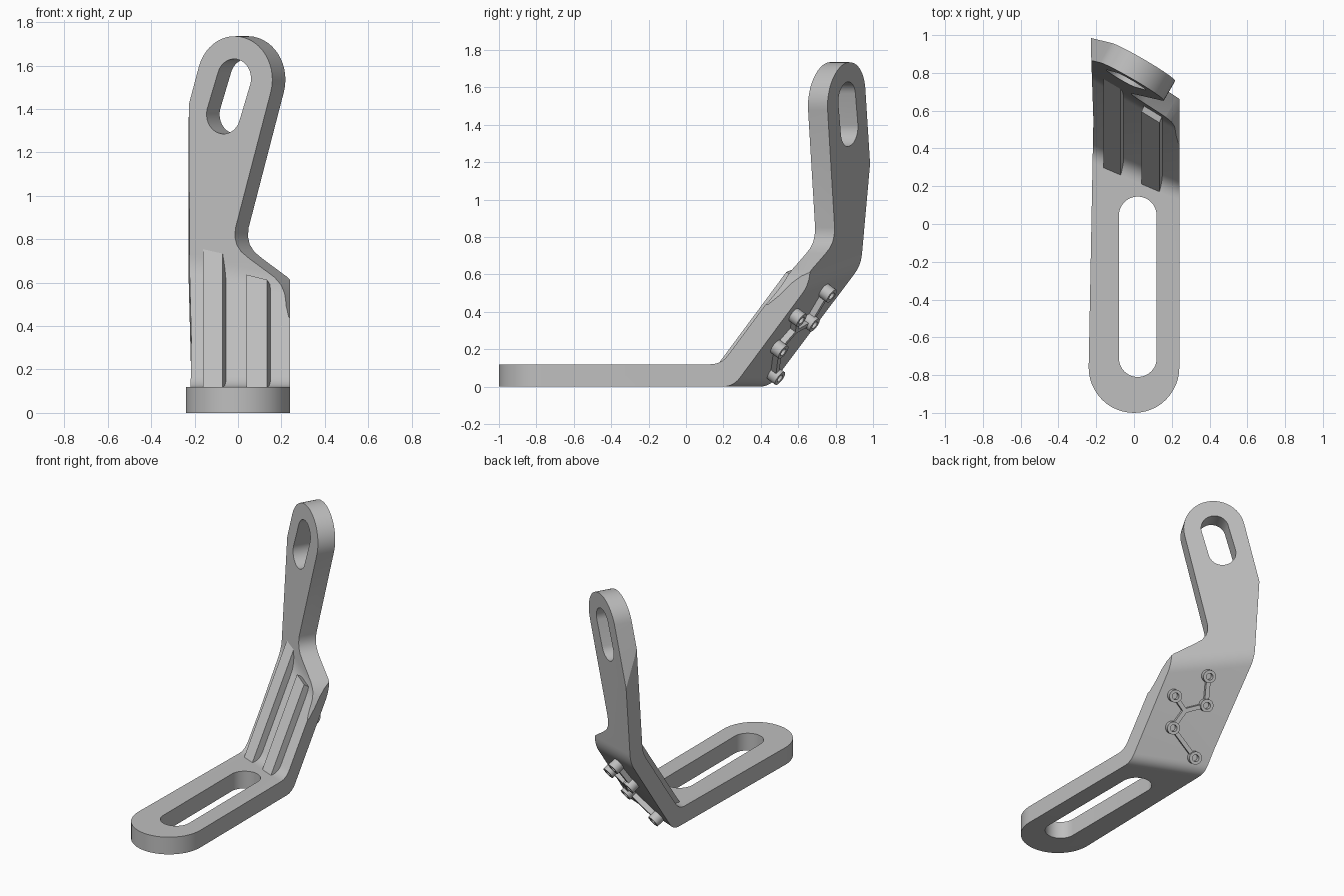
import bpy, bmesh, math
from mathutils import Vector

if "Cube" in bpy.data.objects:
    bpy.data.objects.remove(bpy.data.objects["Cube"])

grey = bpy.data.materials.new("plain_grey")
grey.use_nodes = True
COLOR = (0.52, 0.52, 0.52, 1)
grey.diffuse_color = COLOR
grey.node_tree.nodes["Principled BSDF"].inputs["Base Color"].default_value = COLOR

# Planes of the bent sheet, as y = a + b*x + c*z
SLOPE_FRONT, SLOPE_BACK = (0.203, -0.43, 0.741), (0.356, -0.43, 0.741)
ARM_FRONT, ARM_BACK = (0.607, -0.577, 0.09), (0.746, -0.577, 0.09)
BACK_NORMAL = Vector((0.43, 1, -0.741)).normalized()
ARM_NORMAL = Vector((0.5, 0.866, 0))
UP = Vector((0, 0, 1))


def on(plane, x, z):
    a, b, c = plane
    return Vector((x, a + b * x + c * z, z))


def finish(name, bm):
    bmesh.ops.recalc_face_normals(bm, faces=bm.faces)
    mesh = bpy.data.meshes.new(name)
    bm.to_mesh(mesh)
    bm.free()
    mesh.materials.append(grey)
    obj = bpy.data.objects.new(name, mesh)
    bpy.context.collection.objects.link(obj)
    return obj


def prism(name, points, vec):
    bm = bmesh.new()
    face = bm.faces.new([bm.verts.new(p) for p in points])
    ext = bmesh.ops.extrude_face_region(bm, geom=[face])
    bmesh.ops.translate(bm, vec=vec, verts=[g for g in ext["geom"] if isinstance(g, bmesh.types.BMVert)])
    return finish(name, bm)


def boolean(target, tool, operation):
    mod = target.modifiers.new(operation, "BOOLEAN")
    mod.operation, mod.object, mod.solver = operation, tool, "EXACT"
    bpy.context.view_layer.objects.active = target
    bpy.ops.object.modifier_apply(modifier=mod.name)
    bpy.data.objects.remove(tool)


def smooth(obj):
    bpy.ops.object.select_all(action="DESELECT")
    obj.select_set(True)
    bpy.context.view_layer.objects.active = obj
    bpy.ops.object.shade_smooth_by_angle(angle=math.radians(28))


def arc(cx, cy, r, start, end, steps=24, squash=1.0):
    angles = [math.radians(start + (end - start) * i / steps) for i in range(steps + 1)]
    return [(cx + squash * r * math.cos(t), cy + r * math.sin(t)) for t in angles]


def rounded(points, reach, steps=7):
    """Round the inner corners of an open path."""
    out = [points[0]]
    for prev, p, nxt in zip(points, points[1:], points[2:]):
        a = p + (prev - p).normalized() * reach
        b = p + (nxt - p).normalized() * reach
        for i in range(steps + 1):
            t = i / steps
            out.append(a * (1 - t) ** 2 + p * 2 * t * (1 - t) + b * t * t)
    return out + [points[-1]]


# Bent sheet: one section on each side, joined into a solid
def section(x):
    def side(slope, arm, floor):
        bend_z = (arm[0] - slope[0] + (arm[1] - slope[1]) * x) / (slope[2] - arm[2])
        return rounded([Vector((x, -1.3, floor)), on(slope, x, floor),
                        on(slope, x, bend_z), on(arm, x, 1.95)], 0.06)
    return side(SLOPE_FRONT, ARM_FRONT, 0.12) + side(SLOPE_BACK, ARM_BACK, 0.0)[::-1]


bm = bmesh.new()
left, right = ([bm.verts.new(p) for p in section(x)] for x in (-0.45, 0.45))
count = len(left)
for i in range(count):
    j = (i + 1) % count
    bm.faces.new((left[i], left[j], right[j], right[i]))
bm.faces.new(left)
bm.faces.new(right[::-1])
bracket = finish("bracket", bm)

# Two stiffening ribs on the front of the slope
for x0, x1, top in ((-0.145, -0.055, 0.78), (0.055, 0.15, 0.61)):
    feet = [(x0, 0.05), (x1, 0.05), (x1, top - 0.25 * (x1 - x0)), (x0, top)]
    pts = [on(SLOPE_FRONT, x, z) + BACK_NORMAL * 0.04 for x, z in feet]
    boolean(bracket, prism("rib", pts, BACK_NORMAL * -0.088), "UNION")

# Outline from above: rounded foot and straight flanks
plan = arc(0, -0.76, 0.24, 180, 360) + [(0.24, 1.3), (-0.227, 1.3), (-0.227, 0.9), (-0.215, 0.55)]
boolean(bracket, prism("plan_cutter", [(x, y, -0.5) for x, y in plan], UP * 3), "INTERSECT")

# Outline of the arm: rounded head, waist and shoulder
outline = arc(-0.015, 1.535, 0.2, -16, 163, squash=0.866)
outline += [(-0.33, 1.03), (-4, 1.0), (-4, -1), (4, -1), (4, 0.41), (0.27, 0.44)]
outline += [(0.245, 0.49), (0.222, 0.55), (0.2, 0.59), (0.168, 0.625), (0.053, 0.71),
            (0.015, 0.742), (-0.006, 0.775), (-0.014, 0.81), (-0.012, 0.85)]
pts = [on(ARM_FRONT, x, z) - ARM_NORMAL * 4 for x, z in outline]
boolean(bracket, prism("arm_cutter", pts, ARM_NORMAL * 8), "INTERSECT")

# Long slots in the base and in the arm
slot = arc(0.02, -0.71, 0.1, 180, 360) + arc(0.02, 0.045, 0.1, 0, 180)
boolean(bracket, prism("base_slot", [(x, y, -0.2) for x, y in slot], UP * 0.5), "DIFFERENCE")
slot = arc(-0.018, 1.54, 0.09, -17, 163, squash=0.866) + arc(-0.067, 1.375, 0.09, 163, 343, squash=0.866)
pts = [on(ARM_FRONT, x, z) - ARM_NORMAL * 0.2 for x, z in slot]
boolean(bracket, prism("arm_slot", pts, ARM_NORMAL * 0.6), "DIFFERENCE")
smooth(bracket)

# Hollow bosses on the back of the slope
across = BACK_NORMAL.cross(UP).normalized()
along = BACK_NORMAL.cross(across)
spots = {"upper": (0.0, 0.515), "outer": (0.15, 0.385), "inner": (-0.055, 0.36),
         "middle": (0.085, 0.215), "lower": (-0.115, 0.075), "joint": (0.055, 0.315)}
feet = {key: on(SLOPE_BACK, *spot) - BACK_NORMAL * 0.01 for key, spot in spots.items()}
for key, foot in feet.items():
    if key == "joint":
        continue
    bm = bmesh.new()
    ring = [bm.verts.new(foot + across * a + along * b) for a, b in arc(0, 0, 0.042, 0, 345, 23)]
    cap = bmesh.ops.extrude_face_region(bm, geom=[bm.faces.new(ring)])["geom"]
    bmesh.ops.translate(bm, vec=BACK_NORMAL * 0.065, verts=[g for g in cap if isinstance(g, bmesh.types.BMVert)])
    top = [g for g in cap if isinstance(g, bmesh.types.BMFace)]
    bmesh.ops.inset_region(bm, faces=top, thickness=0.02)
    hole = bmesh.ops.extrude_face_region(bm, geom=top)["geom"]
    bmesh.ops.translate(bm, vec=BACK_NORMAL * -0.05, verts=[g for g in hole if isinstance(g, bmesh.types.BMVert)])
    bmesh.ops.delete(bm, geom=top, context="FACES")
    smooth(finish(key + "_boss", bm))

# Narrow webs between the bosses
for start, end in (("upper", "inner"), ("outer", "joint"), ("inner", "joint"),
                   ("middle", "joint"), ("middle", "lower")):
    a, b = feet[start], feet[end]
    way = (b - a).normalized()
    side = way.cross(BACK_NORMAL) * 0.014
    a = a + way * 0.032
    b = b + way * (0.01 if end == "joint" else -0.032)
    prism(start + "_" + end + "_web", [a - side, a + side, b + side, b - side], BACK_NORMAL * 0.045)
